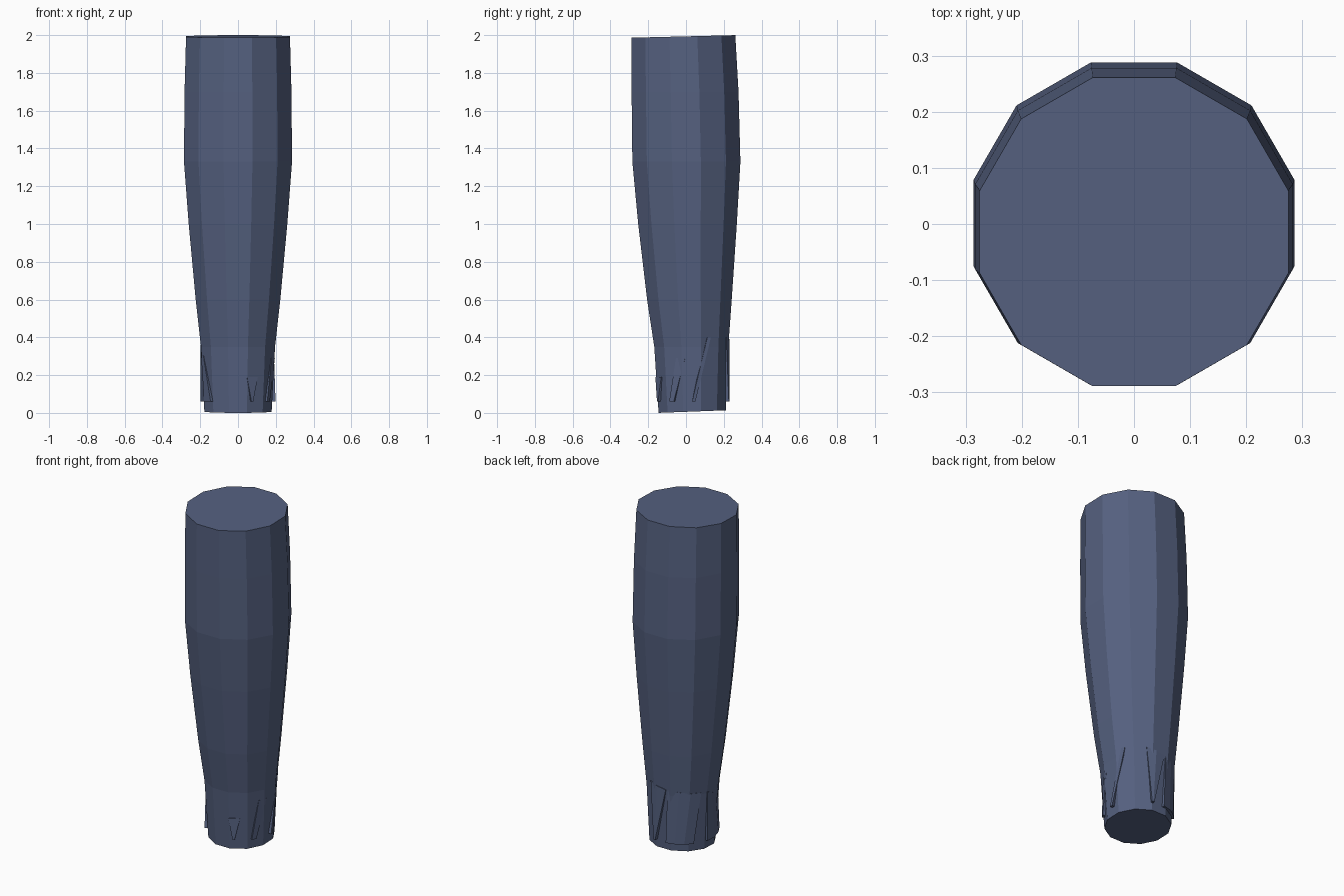
import bpy, bmesh, math

if "Cube" in bpy.data.objects:
    bpy.data.objects.remove(bpy.data.objects["Cube"])

cloth = bpy.data.materials.new("slate blue cloth")
cloth.diffuse_color = (0.091, 0.119, 0.215, 1)
cloth.use_nodes = True
cloth.node_tree.nodes["Principled BSDF"].inputs["Base Color"].default_value = cloth.diffuse_color

# Rings of the leg: height, depth centre, half width across flats, tilt over the ring
RINGS = [(0.007, 0.033, 0.178, 0.007), (0.35, 0.028, 0.196, 0), (0.6, 0.018, 0.224, 0),
         (1.0, 0.008, 0.261, 0), (1.33, 0.002, 0.286, 0), (1.7, -0.005, 0.283, 0),
         (1.993, -0.014, 0.275, 0.007)]


def finish(bm, name):
    bmesh.ops.recalc_face_normals(bm, faces=bm.faces)
    mesh = bpy.data.meshes.new(name)
    bm.to_mesh(mesh)
    bm.free()
    mesh.materials.append(cloth)
    obj = bpy.data.objects.new(name, mesh)
    bpy.context.collection.objects.link(obj)


def loft(name, loops, closed_tube):
    """Skin between equal loops; cap both ends."""
    bm = bmesh.new()
    rows = [[bm.verts.new(p) for p in loop] for loop in loops]
    n = len(rows[0])
    for a, b in zip(rows, rows[1:]):
        for i in range(n):
            j = (i + 1) % n
            bm.faces.new((a[i], a[j], b[j], b[i]))
    if closed_tube:
        bm.faces.new(rows[0][::-1])
        bm.faces.new(rows[-1])
    finish(bm, name)


def on_leg(deg, z, offset):
    """Point on the twelve-sided surface, moved outward by offset."""
    for (z0, c0, a0, _), (z1, c1, a1, _) in zip(RINGS, RINGS[1:]):
        if z <= z1:
            break
    t = (z - z0) / (z1 - z0)
    c, a = c0 + (c1 - c0) * t, a0 + (a1 - a0) * t
    r = a / math.cos(math.radians((deg + 15) % 30 - 15)) + offset
    return (r * math.cos(math.radians(deg)), c + r * math.sin(math.radians(deg)), z)


# Tapered leg with slightly tilted ends
loops = []
for z, c, a, tilt in RINGS:
    r = a / math.cos(math.pi / 12)
    angles = [math.radians(15 + 30 * i) for i in range(12)]
    loops.append([(r * math.cos(t), c + r * math.sin(t), z + tilt * math.sin(t)) for t in angles])
loft("leg", loops, True)


def flap(name, top, bottom, top_out, bottom_out, columns):
    """Folded cloth flap: top and bottom are (angle, height) pairs at both ends."""
    sections = []
    for i in range(columns + 1):
        t = i / columns
        ta, tz = [p + (q - p) * t for p, q in zip(*top)]
        ba, bz = [p + (q - p) * t for p, q in zip(*bottom)]
        sections.append([on_leg(ta, tz, top_out), on_leg(ba, bz, bottom_out),
                         on_leg(ba, bz, -0.02), on_leg(ta, tz, -0.02)])
    loft(name, sections, True)


# Loose flaps around the hem
flap("front_flap", ((284, 0.19), (303, 0.19)), ((291, 0.06), (294, 0.06)), 0.005, 0.016, 1)
flap("left_flap", ((165, 0.36), (202, 0.30)), ((167, 0.06), (225, 0.06)), 0.002, 0.018, 3)
flap("back_flap", ((100, 0.38), (155, 0.36)), ((97, 0.06), (143, 0.06)), 0.002, 0.016, 3)
flap("back_right_flap", ((65, 0.40), (97, 0.38)), ((73, 0.06), (77, 0.06)), 0.004, 0.018, 2)
flap("right_flap", ((25, 0.40), (31, 0.40)), ((0, 0.06), (5, 0.06)), 0.004, 0.018, 1)
flap("right_front_flap", ((335, 0.29), (350, 0.29)), ((322, 0.06), (330, 0.06)), 0.002, 0.014, 1)
